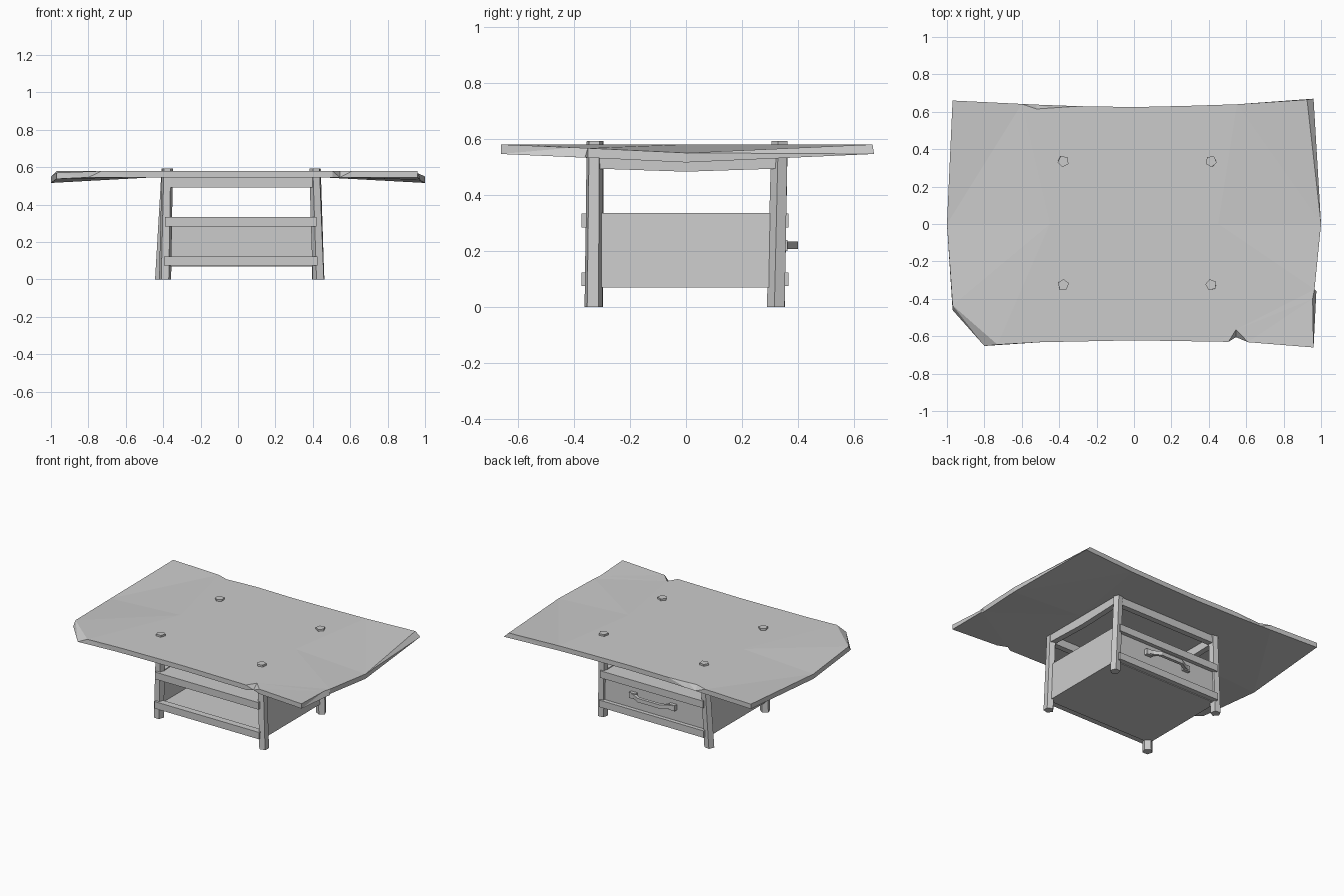
import bpy, bmesh, math
from mathutils import Vector

if "Cube" in bpy.data.objects:
    bpy.data.objects.remove(bpy.data.objects["Cube"])


def finish(bm, name):
    bmesh.ops.recalc_face_normals(bm, faces=bm.faces)
    me = bpy.data.meshes.new(name)
    bm.to_mesh(me)
    bm.free()
    ob = bpy.data.objects.new(name, me)
    bpy.context.collection.objects.link(ob)
    return ob


def loft(name, rings):
    """Closed solid through rings of equal point count."""
    bm = bmesh.new()
    loops = [[bm.verts.new(p) for p in ring] for ring in rings]
    n = len(loops[0])
    bm.faces.new(loops[0])
    bm.faces.new(loops[-1])
    for a, b in zip(loops, loops[1:]):
        for i in range(n):
            j = (i + 1) % n
            bm.faces.new((a[i], a[j], b[j], b[i]))
    return finish(bm, name)


def box(name, x, y, z):
    return loft(name, [[(x[0], y[0], h), (x[1], y[0], h), (x[1], y[1], h), (x[0], y[1], h)] for h in z])


# Worn tabletop: top outline, with the bottom outline differing where corners are chipped
top = [(-.97, .66), (-.6, .642), (-.52, .615), (-.3, .63), (0, .625), (.3, .632), (.55, .64),
       (.925, .665), (1, 0), (.965, -.35), (.955, -.4), (.96, -.66), (.61, -.632), (.545, -.565), (.505, -.63),
       (0, -.622), (-.5, -.632), (-.73, -.645), (-.97, -.435), (-1, 0)]
low = list(top)
low[2], low[7], low[10], low[13] = (-.52, .638), (.96, .67), (.975, -.36), (.545, -.605)
low[17], low[18] = (-.8, -.652), (-.97, -.46)
table = loft("tabletop", [[(x, y, .546) for x, y in low], [(x, y, .58) for x, y in top]])
bm = bmesh.new()
bm.from_mesh(table.data)
for co, no in (((.45, 0, 0), (1, 0, 0)), ((-.45, 0, 0), (1, 0, 0)), ((0, 0, 0), (0, 1, 0))):
    bmesh.ops.bisect_plane(bm, geom=bm.verts[:] + bm.edges[:] + bm.faces[:], dist=1e-5,
                           plane_co=co, plane_no=no)
for v in bm.verts:  # the ends droop at mid width
    v.co.z -= .03 * max(0, (abs(v.co.x) - .45) / .55) * max(0, 1 - abs(v.co.y) / .66)
bmesh.ops.triangulate(bm, faces=bm.faces)
bmesh.ops.recalc_face_normals(bm, faces=bm.faces)
bm.to_mesh(table.data)
bm.free()

# Five-sided splayed legs, showing through the top as pegs
legs = {"front_left_leg": (-.378, -.325, -.39, -.33), "front_right_leg": (.412, -.325, .433, -.33),
        "back_left_leg": (-.378, .335, -.41, .322), "back_right_leg": (.412, .335, .428, .322)}


def pentagon(x, y, z, r, turn):
    return [(x + r * math.cos(turn + i * math.tau / 5), y + r * math.sin(turn + i * math.tau / 5), z)
            for i in range(5)]


for k, (name, (tx, ty, bx, by)) in enumerate(legs.items()):
    turn = .3 + k * .25
    loft(name, [pentagon(bx, by, 0, .034, turn), pentagon(tx, ty, .593, .031, turn)])

# Side panels follow the leg splay
for name, s, xb, xt in (("left_panel", -1, -.405, -.39), ("right_panel", 1, .435, .425)):
    loft(name, [[(x, -.315, z), (x - s * .03, -.315, z), (x - s * .03, .315, z), (x, .315, z)]
                for x, z in ((xb, .07), (xt, .335))])

# Bottom and upper boards
box("bottom_board", (-.40, .43), (-.33, .33), (.07, .10))
box("upper_board", (-.39, .425), (-.33, .33), (.295, .33))

# Front and back rails
for side, y in (("front", (-.372, -.325)), ("back", (.32, .366))):
    box(side + "_lower_rail", (-.395, .425), y, (.075, .124))
    box(side + "_middle_rail", (-.39, .42), y, (.284, .334))
    c = -.327 if side == "front" else .33
    box(side + "_top_rail", (-.385, .42), (c - .02, c + .02), (.492, .545))

# Side top rails, sagging slightly in the middle
for name, x in (("left_top_rail", -.385), ("right_top_rail", .417)):
    loft(name, [[(x - .02, y, z), (x + .02, y, z), (x + .02, y, .545), (x - .02, y, .545)]
                for y, z in ((-.325, .494), (0, .483), (.33, .494))])

# Drawer front on the back side
box("drawer_front", (-.375, .41), (.305, .338), (.12, .29))

# Handle: two mounts and a bowed grip
for name, x in (("left_handle_mount", -.14), ("right_handle_mount", .17)):
    box(name, (x - .025, x + .025), (.333, .362), (.2, .24))
path = [(-.155, .35), (-.12, .36), (-.07, .388), (.10, .388), (.15, .36), (.185, .35)]
loft("handle_grip", [[(x, y - .011, .208), (x, y + .011, .208), (x, y + .011, .235), (x, y - .011, .235)]
                     for x, y in path])
